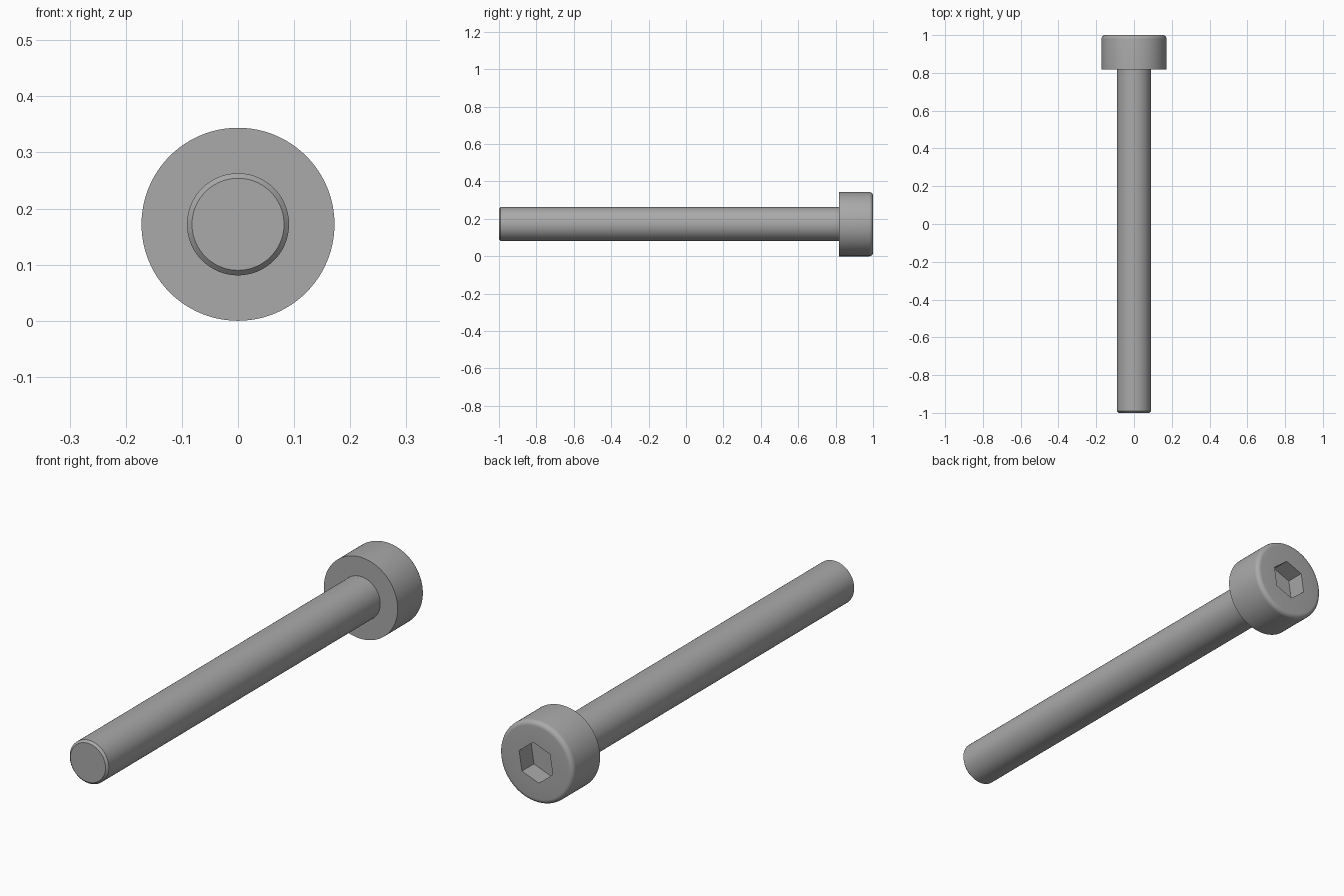
import bpy, bmesh, math

old = bpy.data.objects.get("Cube")
if old:
    bpy.data.objects.remove(old, do_unlink=True)

HEAD_R, SHANK_R, SEAT_Y = 0.172, 0.091, 0.818
FILLET, CHAMFER = 0.02, 0.009
HEX_R, HEX_DEPTH, HEX_TURN = 0.084, 0.08, 21
SIDES = 96

steel = bpy.data.materials.new("grey_steel")
steel.use_nodes = True
colour = (0.4, 0.4, 0.4, 1)
steel.diffuse_color = colour
steel.node_tree.nodes["Principled BSDF"].inputs["Base Color"].default_value = colour


def lathe(name, profile):
    """Spin (radius, y) points around the screw axis."""
    bm = bmesh.new()
    verts = [bm.verts.new((r, y, 0)) for r, y in profile]
    edges = [bm.edges.new(pair) for pair in zip(verts, verts[1:])]
    bmesh.ops.spin(bm, geom=verts + edges, cent=(0, 0, 0), axis=(0, 1, 0),
                   angle=math.tau, steps=SIDES, use_merge=True)
    bmesh.ops.remove_doubles(bm, verts=bm.verts, dist=1e-5)
    bmesh.ops.recalc_face_normals(bm, faces=bm.faces)
    mesh = bpy.data.meshes.new(name)
    bm.to_mesh(mesh)
    bm.free()
    mesh.materials.append(steel)
    obj = bpy.data.objects.new(name, mesh)
    bpy.context.collection.objects.link(obj)
    obj.location.z = HEAD_R
    return obj


# Screw body: chamfered tip, shank, flat seat, head with rounded rim
rim = [(HEAD_R - FILLET + FILLET * math.cos(t), 1 - FILLET + FILLET * math.sin(t))
       for t in (math.radians(15 * i) for i in range(7))]
screw = lathe("socket_head_screw", [
    (0, -1), (SHANK_R - CHAMFER, -1), (SHANK_R, -1 + CHAMFER),
    (SHANK_R, SEAT_Y), (HEAD_R, SEAT_Y), *rim, (0, 1)])

# Hexagonal socket cutter
bpy.ops.mesh.primitive_cylinder_add(vertices=6, radius=HEX_R, depth=2 * HEX_DEPTH,
                                    location=(0, 1, HEAD_R))
cutter = bpy.context.object
cutter.name = "socket_cutter"
# Before tilting, local +y is a corner; turn it about the screw axis
cutter.rotation_euler = (math.radians(90), math.radians(30 - HEX_TURN), 0)
cutter.data.materials.append(steel)

cut = screw.modifiers.new("socket", "BOOLEAN")
cut.operation = "DIFFERENCE"
cut.object = cutter
cut.solver = "EXACT"

bpy.context.view_layer.update()
bpy.ops.object.select_all(action="DESELECT")
screw.select_set(True)
bpy.context.view_layer.objects.active = screw
bpy.ops.object.modifier_apply(modifier="socket")
bpy.data.objects.remove(cutter, do_unlink=True)
bpy.ops.object.shade_smooth_by_angle(angle=math.radians(30))
